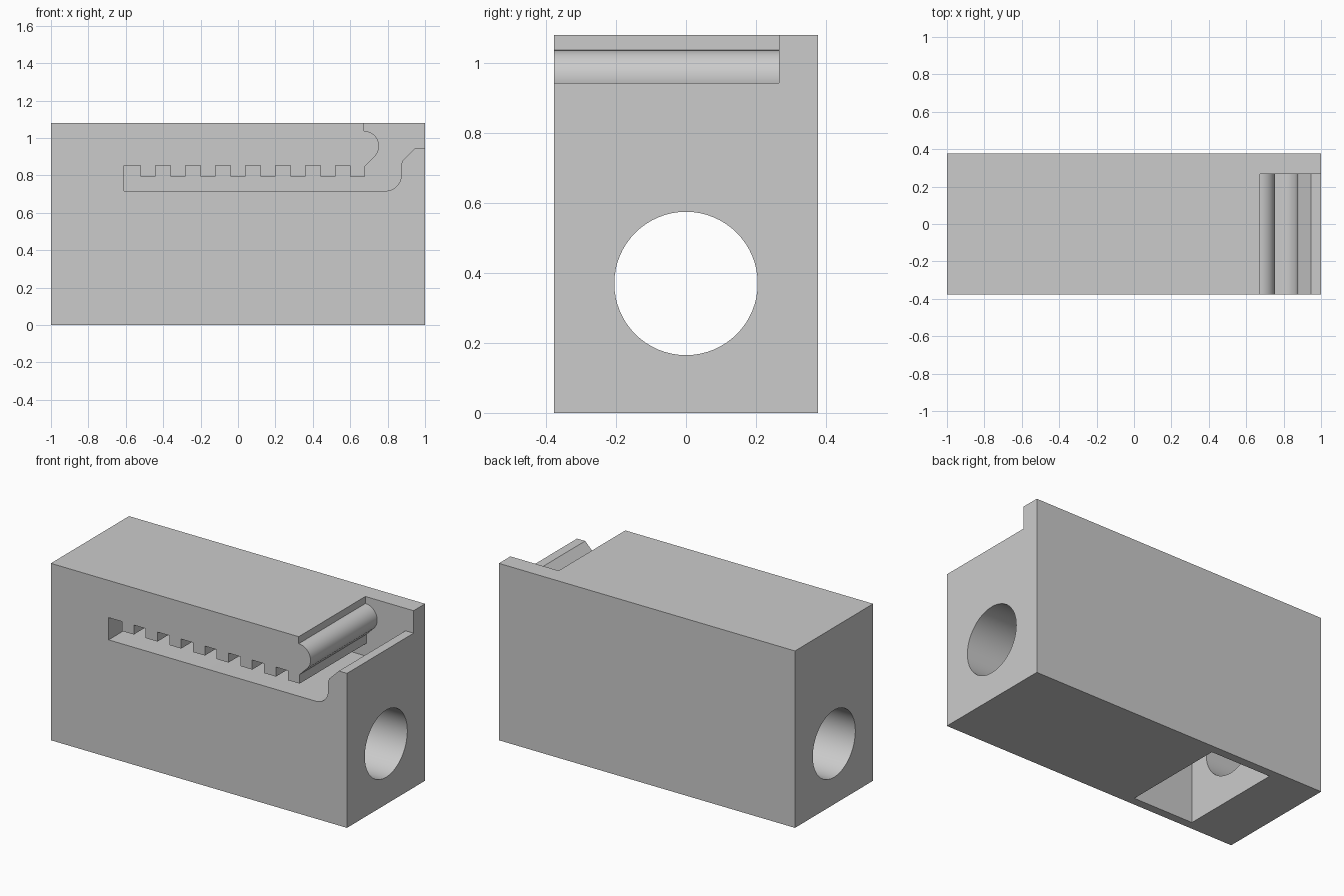
import bpy, bmesh, math
from mathutils import Matrix

default = bpy.data.objects.get("Cube")
if default:
    bpy.data.objects.remove(default, do_unlink=True)

HALF_Y, HEIGHT = 0.377, 1.08
HOLE_Z, HOLE_R = 0.37, 0.205

grey = bpy.data.materials.new("light grey")
grey.use_nodes = True
grey.diffuse_color = (0.6, 0.6, 0.6, 1)
grey.node_tree.nodes["Principled BSDF"].inputs["Base Color"].default_value = (0.6, 0.6, 0.6, 1)


def make_object(name, bm):
    bmesh.ops.recalc_face_normals(bm, faces=bm.faces)
    mesh = bpy.data.meshes.new(name)
    bm.to_mesh(mesh)
    bm.free()
    mesh.materials.append(grey)
    obj = bpy.data.objects.new(name, mesh)
    bpy.context.collection.objects.link(obj)
    return obj


def box(name, x0, x1, y0, y1, z0, z1):
    bm = bmesh.new()
    bmesh.ops.create_cube(bm, size=1)
    bmesh.ops.scale(bm, vec=(x1 - x0, y1 - y0, z1 - z0), verts=bm.verts)
    bmesh.ops.translate(bm, vec=((x0 + x1) / 2, (y0 + y1) / 2, (z0 + z1) / 2), verts=bm.verts)
    return make_object(name, bm)


def prism(name, profile, y0, y1):
    bm = bmesh.new()
    face = bm.faces.new([bm.verts.new((x, y0, z)) for x, z in profile])
    side = bmesh.ops.extrude_face_region(bm, geom=[face])
    moved = [v for v in side["geom"] if isinstance(v, bmesh.types.BMVert)]
    bmesh.ops.translate(bm, vec=(0, y1 - y0, 0), verts=moved)
    return make_object(name, bm)


def arc(cx, cz, r, start, end, steps=16):
    angles = [math.radians(start + (end - start) * i / steps) for i in range(steps + 1)]
    return [(cx + r * math.cos(a), cz + r * math.sin(a)) for a in angles]


# Solid block
block = box("clamp_block", -1, 1, -HALF_Y, HALF_Y, 0, HEIGHT)

# Round bore along the length
bm = bmesh.new()
bmesh.ops.create_cone(bm, cap_ends=True, segments=64, radius1=HOLE_R, radius2=HOLE_R, depth=2.4,
                      matrix=Matrix.Translation((0, 0, HOLE_Z)) @ Matrix.Rotation(math.pi / 2, 4, "Y"))
bore = make_object("bore_cutter", bm)

# Nut pocket open at the bottom
pocket = box("nut_pocket_cutter", -0.68, -0.275, -0.325, 0.325, -0.1, 0.68)

# Toothed belt slot: floor, curved exit, rounded nose, then teeth
slot = [(-0.61, 0.717)]
slot += arc(0.79, 0.799, 0.082, -90, 0)
slot += [(0.872, 0.855), (0.88, 0.878), (0.945, 0.943), (1.1, 0.943), (1.1, 1.2), (0.674, 1.2)]
slot += arc(0.674, 0.957, 0.08, 90, -45, 24)
slot += [(0.68, 0.85)]
for i in range(8):
    x = 0.68 - 0.16 * i
    if i:
        slot.append((x, 0.853))
    slot += [(x, 0.795), (x - 0.08, 0.795), (x - 0.08, 0.853)]
slot.append((-0.61, 0.853))
belt_slot = prism("belt_slot_cutter", slot, -0.6, 0.266)

# Cut the openings out of the block
bpy.context.view_layer.objects.active = block
for cutter in (bore, pocket, belt_slot):
    mod = block.modifiers.new(cutter.name, "BOOLEAN")
    mod.operation, mod.solver, mod.object = "DIFFERENCE", "EXACT", cutter
    bpy.ops.object.modifier_apply(modifier=mod.name)
    bpy.data.objects.remove(cutter, do_unlink=True)

# Smooth the round surfaces, keep the edges crisp
bpy.ops.object.select_all(action="DESELECT")
block.select_set(True)
bpy.ops.object.shade_smooth_by_angle(angle=math.radians(20))
